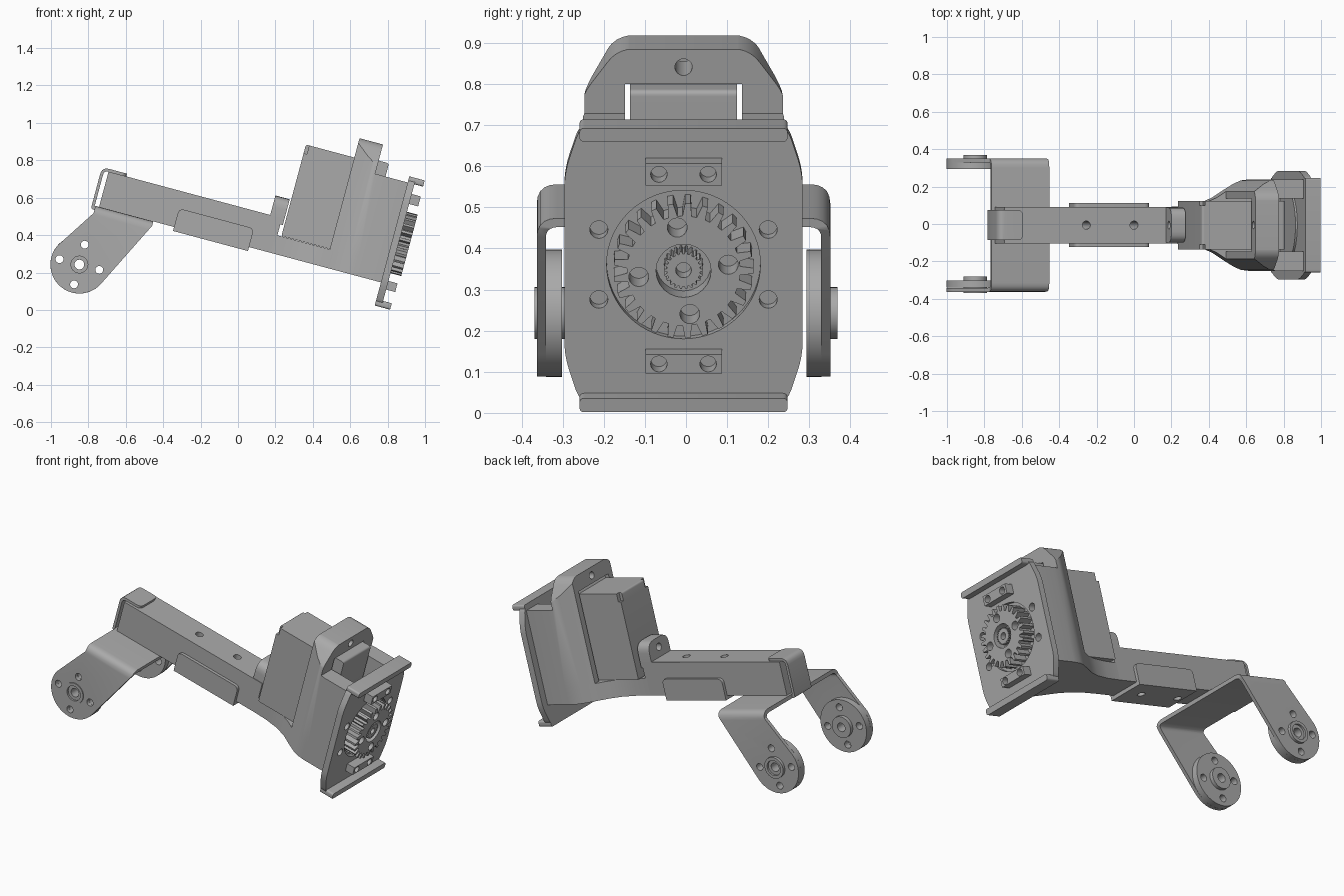
import bpy, bmesh, math
from mathutils import Matrix, Vector

if "Cube" in bpy.data.objects:
    bpy.data.objects.remove(bpy.data.objects["Cube"])

grey = bpy.data.materials.new("machined grey")
grey.use_nodes = True
colour = (0.4, 0.4, 0.4, 1)
grey.diffuse_color = colour
grey.node_tree.nodes["Principled BSDF"].inputs["Base Color"].default_value = colour

MID = -0.006                      # sideways centre line of the link
TILT = Matrix.Rotation(math.radians(15), 4, 'Y')
parts = []


def prism(name, pts, axis, lo, hi, keep=True):
    """Extrude a 2D outline along x, y or z."""
    def place(a, b, c):
        return {'x': (c, a, b), 'y': (a, c, b), 'z': (a, b, c)}[axis]
    bm = bmesh.new()
    face = bm.faces.new([bm.verts.new(place(a, b, lo)) for a, b in pts])
    new = bmesh.ops.extrude_face_region(bm, geom=[face])["geom"]
    step = Vector(place(0, 0, hi - lo))
    bmesh.ops.translate(bm, vec=step, verts=[v for v in new if isinstance(v, bmesh.types.BMVert)])
    bmesh.ops.recalc_face_normals(bm, faces=bm.faces)
    mesh = bpy.data.meshes.new(name)
    bm.to_mesh(mesh)
    bm.free()
    mesh.materials.append(grey)
    ob = bpy.data.objects.new(name, mesh)
    bpy.context.collection.objects.link(ob)
    if keep:
        parts.append(ob)
    else:
        ob.hide_render = True
    return ob


def circle(a, b, r, n=24):
    return [(a + r * math.cos(math.tau * i / n), b + r * math.sin(math.tau * i / n)) for i in range(n)]


def rect(a0, a1, b0, b1, r=0):
    return rounded([(a0, b0), (a1, b0), (a1, b1), (a0, b1)], r)


def rounded(pts, r, n=5):
    """Round every corner; r is one radius or one per corner."""
    rs = r if isinstance(r, list) else [r] * len(pts)
    out = []
    for i, p in enumerate(pts):
        p, q, s = Vector(p), Vector(pts[i - 1]), Vector(pts[(i + 1) % len(pts)])
        if rs[i] == 0:
            out.append(tuple(p))
            continue
        a, b = p + (q - p).normalized() * rs[i], p + (s - p).normalized() * rs[i]
        for k in range(n + 1):
            t = k / n
            out.append(tuple(a * (1 - t) ** 2 + p * 2 * t * (1 - t) + b * t * t))
    return out


def teeth(a, b, root, tip, count):
    out = []
    for i in range(count):
        for f, r in ((-0.32, root), (-0.16, tip), (0.16, tip), (0.32, root)):
            t = math.tau * (i + f) / count
            out.append((a + r * math.cos(t), b + r * math.sin(t)))
    return out


def combine(ob, *tools, op='DIFFERENCE'):
    """Apply booleans and discard the tools."""
    for tool in tools:
        mod = ob.modifiers.new("cut", 'BOOLEAN')
        mod.operation, mod.object, mod.solver = op, tool, 'EXACT'
        deps = bpy.context.evaluated_depsgraph_get()
        mesh = bpy.data.meshes.new_from_object(ob.evaluated_get(deps))
        ob.modifiers.clear()
        ob.data = mesh
        bpy.data.objects.remove(tool)


def tool(pts, axis, lo, hi):
    return prism("cutter", pts, axis, lo, hi, keep=False)


def hole(axis, a, b, r, lo, hi):
    return tool(circle(a, b, r), axis, lo, hi)


# Arm beam with two through holes
arm = prism("arm_beam", rect(-0.86, 0.1, 0.34, 0.535), 'y', MID - 0.097, MID + 0.097)
combine(arm, *[hole('z', u, MID, 0.022, 0.2, 0.7) for u in (-0.407, -0.143)])

# Channel hugging the underside of the beam
channel = prism("arm_channel", rounded([(-0.445, 0.318), (-0.03, 0.318), (-0.03, 0.443), (-0.445, 0.443)],
                                       [0, 0, 0.03, 0.03]), 'y', MID - 0.117, MID + 0.117)
combine(channel, tool(rect(MID - 0.098, MID + 0.098, 0.339, 0.6), 'x', -1, 1),
        *[hole('z', u, MID, 0.022, 0.2, 0.7) for u in (-0.407, -0.143)])

# Bent clip over the free end of the beam
clip = prism("end_clip", rounded(
    [(-0.762, 0.55), (-0.9, 0.55), (-0.9, 0.318), (-0.86, 0.318),
     (-0.86, 0.336), (-0.884, 0.336), (-0.884, 0.535), (-0.762, 0.535)],
    [0, 0.04, 0.015, 0, 0, 0, 0.025, 0]), 'y', MID - 0.08, MID + 0.08)
combine(clip, tool(rect(-1, -0.762, MID - 0.08, MID + 0.08, 0.03), 'z', 0, 1), op='INTERSECT')

# Fork: bent sheet trimmed to the side outline of its legs
HUB_U, HUB_W = -0.882, 0.015
y0, y1, t = MID - 0.357, MID + 0.357, 0.022
fork = prism("fork_bracket", rounded(
    [(y0, -0.3), (y0, 0.34), (y1, 0.34), (y1, -0.3),
     (y1 - t, -0.3), (y1 - t, 0.318), (y0 + t, 0.318), (y0 + t, -0.3)],
    [0, 0.05, 0.05, 0, 0, 0.03, 0.03, 0]), 'x', -1.2, -0.4)
arc = [(HUB_U + 0.155 * math.cos(a), HUB_W + 0.155 * math.sin(a))
       for a in [math.radians(155 + i * 9) for i in range(21)]]
combine(fork, tool([(-0.56, 0.315), (-0.56, 0.36), (-0.88, 0.36), (-0.88, 0.3)] + arc, 'y', -1, 1), op='INTERSECT')


def horn_holes():
    return [hole('y', HUB_U + 0.11 * math.cos(i * math.pi / 2), HUB_W + 0.11 * math.sin(i * math.pi / 2),
                 0.021, -1, 1) for i in range(4)]


combine(fork, hole('y', HUB_U, HUB_W, 0.05, -1, 1), *horn_holes())

# Horn discs and hubs inside the fork legs
for side, d0, d1, h0, h1 in (("right", -0.34, -0.302, -0.368, -0.28), ("left", 0.293, 0.33, 0.293, 0.368)):
    disc = prism(side + "_horn_disc", circle(HUB_U, HUB_W, 0.155, 64), 'y', d0, d1)
    combine(disc, *horn_holes(), hole('y', HUB_U, HUB_W, 0.05, -1, 1))
    hub = prism(side + "_horn_hub", circle(HUB_U, HUB_W, 0.063, 40), 'y', h0, h1)
    outer = hole('y', HUB_U, HUB_W, 0.045, *((h0 - 1, h0 + 0.012) if h0 < 0 else (h1 - 0.012, h1 + 1)))
    combine(hub, hole('y', HUB_U, HUB_W, 0.026, -1, 1), outer)

# Upright screw tab at the end of the beam
tab = prism("screw_tab", rounded([(MID - 0.093, 0.5), (MID + 0.093, 0.5), (MID + 0.093, 0.643), (MID - 0.093, 0.643)],
                                 [0, 0, 0.06, 0.06]), 'x', 0.035, 0.114)
combine(tab, hole('x', MID, 0.59, 0.022, -1, 1))

# Flared floor joining the beam to the housing
half = [(0.09, 0.097), (0.18, 0.101), (0.27, 0.117), (0.34, 0.147), (0.41, 0.192),
        (0.46, 0.222), (0.5, 0.239), (0.55, 0.245), (0.7, 0.245)]


def plan(points):
    return [(u, MID + y) for u, y in points] + [(u, MID - y) for u, y in reversed(points)]


prism("flared_floor", plan(half), 'z', 0.34, 0.44)

# Housing arch with side walls around the motor
housing = prism("motor_housing", plan([(0.39, 0.18)] + half[4:]), 'z', 0.44, 1.055)
section = rounded([(MID - 0.25, 0.3), (MID + 0.25, 0.3), (MID + 0.25, 0.935), (MID + 0.16, 1.056),
                   (MID - 0.16, 1.056), (MID - 0.25, 0.935)], [0, 0, 0.04, 0.04, 0.04, 0.04])
combine(housing, tool(section, 'x', 0, 1), op='INTERSECT')
combine(housing, tool(rect(0.52, 1, 0.893, 1.3), 'y', -1, 1),
        tool(rect(MID - 0.142, MID + 0.142, 0.4, 0.967), 'x', 0.2, 1),
        hole('x', MID, 1.01, 0.021, 0, 1))

# Motor body with stepped front block
motor = prism("motor_body", rounded([(0.122, 0.442), (0.577, 0.442), (0.577, 0.966), (0.41, 0.966),
                                     (0.403, 0.948), (0.122, 0.948)],
                                    [0.01, 0, 0.015, 0, 0, 0.012]), 'y', MID - 0.13, MID + 0.13)
combine(motor, *[tool(rect(0.1, 0.14, a, b), 'z', 0.9, 1) for a, b in ((-0.15, -0.11), (0.1, 0.14))])

# Front plate with holes and an opening for the gear
CW = 0.571
corners = [(0.29, -0.23), (0.29, 0.23), (0.25, 0.353), (-0.25, 0.353),
           (-0.29, 0.23), (-0.29, -0.23), (-0.25, -0.353), (0.25, -0.353)]
plate = prism("front_plate", rounded([(MID + a, CW + b) for a, b in corners], 0.04), 'x', 0.7, 0.737)
combine(plate, tool(circle(MID, CW, 0.187, 64), 'x', 0, 1),
        *[hole('x', MID + sy * 0.206, CW + sw * 0.088, 0.022, 0, 1) for sy in (-1, 1) for sw in (-1, 1)])
prism("gear_seat", circle(MID, CW, 0.19, 64), 'x', 0.69, 0.712)

# Flanges and drilled lugs above and below the gear
for name, f0, f1, b0, b1 in (("upper", 0.893, 0.927, 0.784, 0.839), ("lower", 0.212, 0.247, 0.31, 0.358)):
    prism(name + "_flange", rect(MID - 0.253, MID + 0.253, f0, f1, 0.012), 'x', 0.7, 0.785)
    lug = prism(name + "_lug", rect(MID - 0.093, MID + 0.093, b0, b1), 'x', 0.73, 0.787)
    combine(lug, *[hole('x', MID + s * 0.06, (b0 + b1) / 2, 0.02, 0, 1) for s in (-1, 1)])

# Output gear with screw holes and a splined shaft
gear = prism("output_gear", teeth(MID, CW, 0.138, 0.17, 25), 'x', 0.705, 0.796)
combine(gear, hole('x', MID, CW, 0.067, 0.735, 1),
        *[hole('x', MID + 0.11 * math.cos(0.14 + i * math.pi / 2), CW + 0.11 * math.sin(0.14 + i * math.pi / 2),
               0.024, 0.72, 1) for i in range(4)])
shaft = prism("splined_shaft", teeth(MID, CW, 0.041, 0.048, 22), 'x', 0.72, 0.79)
combine(shaft, hole('x', MID, CW, 0.019, 0.74, 1))

# Tilt the whole link and smooth the round surfaces
bpy.ops.object.select_all(action='DESELECT')
for ob in parts:
    ob.data.transform(TILT)
    ob.select_set(True)
bpy.context.view_layer.objects.active = parts[0]
bpy.ops.object.shade_smooth_by_angle(angle=math.radians(30))
